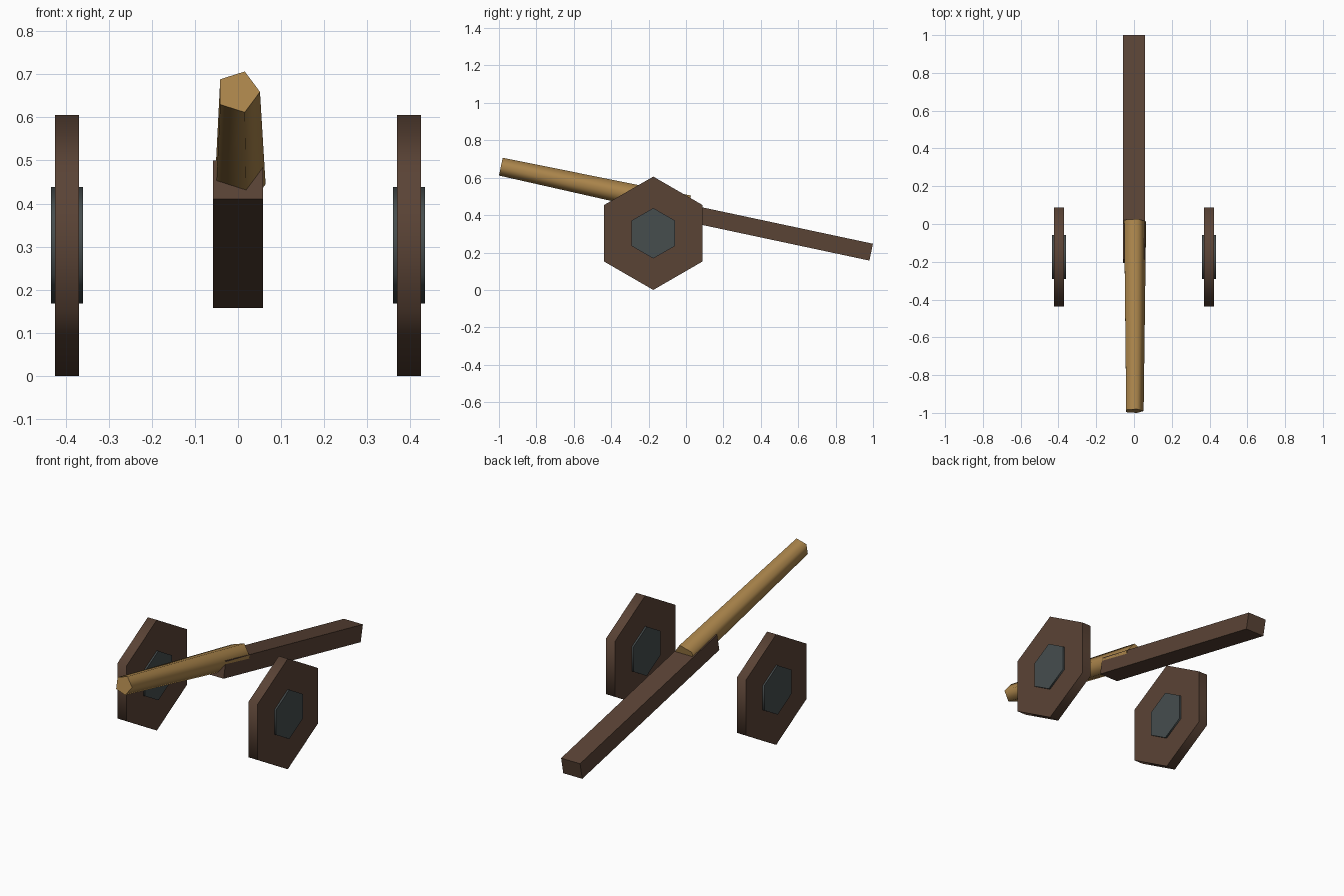
import bpy
import bmesh
from math import cos, sin, atan2, pi, radians
from mathutils import Vector

cube = bpy.data.objects.get("Cube")
if cube:
    bpy.data.objects.remove(cube, do_unlink=True)


def material(name, colour):
    mat = bpy.data.materials.new(name)
    mat.use_nodes = True
    rgba = (*colour, 1)
    mat.diffuse_color = rgba
    mat.node_tree.nodes["Principled BSDF"].inputs["Base Color"].default_value = rgba
    return mat


WOOD = material("dark wood", (0.102, 0.056, 0.036))
BRONZE = material("bronze", (0.413, 0.238, 0.072))
IRON = material("grey iron", (0.061, 0.074, 0.076))


def prism(name, sides, start, end, r_start, r_end, first, mat):
    """Tapered prism between two points, with its first corner towards `first`."""
    start, end = Vector(start), Vector(end)
    axis = (end - start).normalized()
    u = Vector(first)
    v = axis.cross(u)
    bm = bmesh.new()
    rings = []
    for centre, r in ((start, r_start), (end, r_end)):
        angles = [2 * pi * i / sides for i in range(sides)]
        rings.append([bm.verts.new(centre + r * (cos(a) * u + sin(a) * v)) for a in angles])
    a, b = rings
    bm.faces.new(a[::-1])
    bm.faces.new(b)
    for i in range(sides):
        j = (i + 1) % sides
        bm.faces.new((a[i], a[j], b[j], b[i]))
    bmesh.ops.recalc_face_normals(bm, faces=bm.faces)
    mesh = bpy.data.meshes.new(name)
    bm.to_mesh(mesh)
    bm.free()
    mesh.materials.append(mat)
    obj = bpy.data.objects.new(name, mesh)
    bpy.context.collection.objects.link(obj)
    # Rounded sides, crisp end caps
    bpy.ops.object.select_all(action="DESELECT")
    obj.select_set(True)
    bpy.context.view_layer.objects.active = obj
    bpy.ops.object.shade_smooth_by_angle(angle=radians(80))
    return obj


# Six-sided wheels with iron hubs showing on both faces
for side, x in (("left", 0.397), ("right", -0.397)):
    for part, radius, half, mat in (("wheel", 0.303, 0.0275, WOOD), ("hub", 0.135, 0.037, IRON)):
        prism(f"{side}_{part}", 6, (x - half, -0.175, 0.303), (x + half, -0.175, 0.303),
              radius, radius, (0, 0, 1), mat)

# Five-sided barrel, narrowing to the muzzle
prism("barrel", 5, (0, 0.014, 0.445), (0, -0.99, 0.659), 0.064, 0.051, (1, 0, 0), BRONZE)

# Sloping trail beam under the barrel
front, back = Vector((0, -0.197, 0.455)), Vector((0, 0.99, 0.202))
run = back - front
bpy.ops.mesh.primitive_cube_add(size=1, location=(front + back) / 2,
                                rotation=(atan2(run.z, run.y), 0, 0))
beam = bpy.context.object
beam.name = "trail_beam"
beam.scale = (0.115, run.length, 0.092)
beam.data.materials.append(WOOD)
